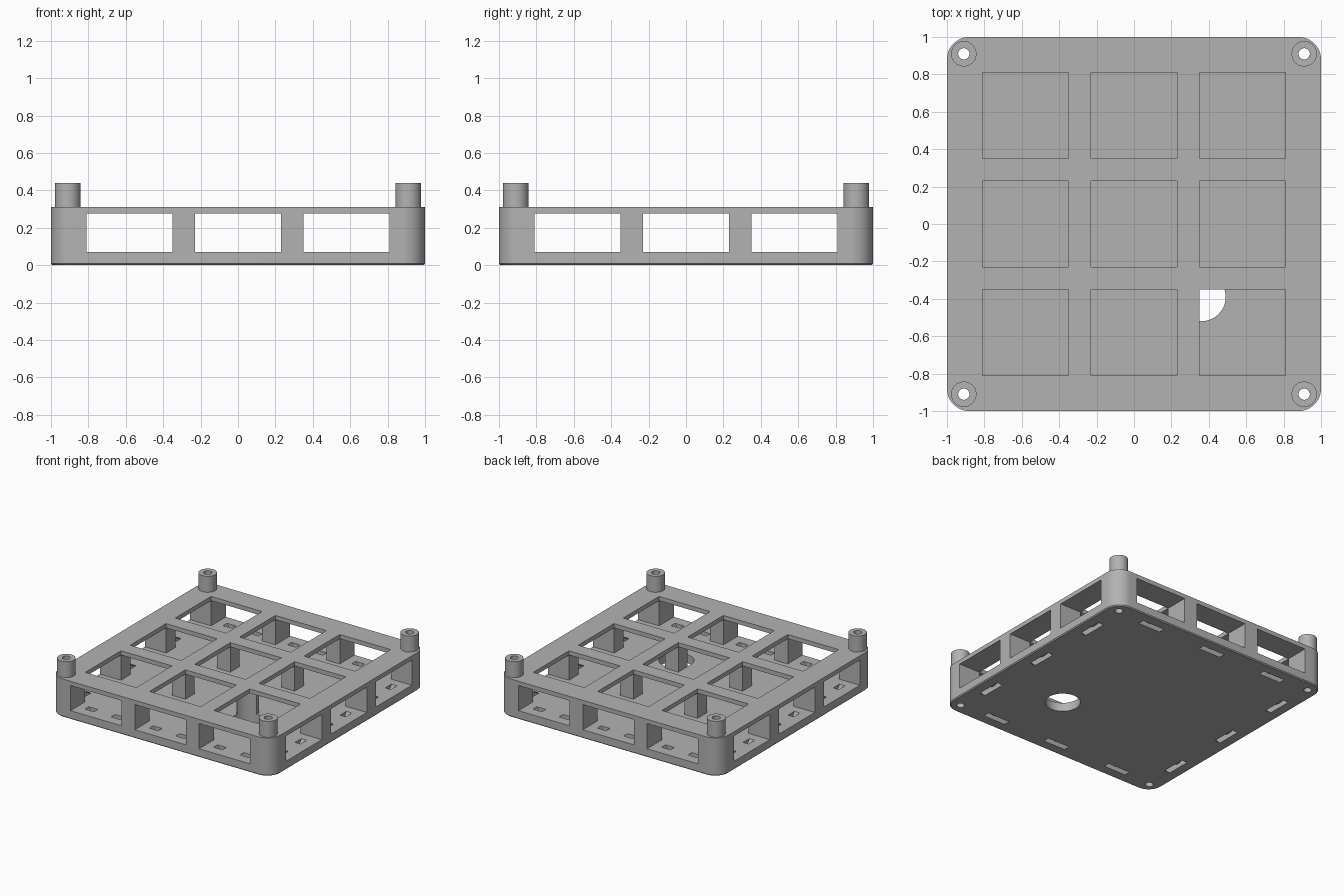
import bpy, bmesh, math
from mathutils import Matrix, Vector

if "Cube" in bpy.data.objects:
    bpy.data.objects.remove(bpy.data.objects["Cube"], do_unlink=True)

FLOOR, CEILING, TOP, POST_TOP = 0.07, 0.275, 0.31, 0.44
WINDOW, PITCH, POST = 0.46, 0.58, 0.91

grey = bpy.data.materials.new("plain grey")
grey.use_nodes = True
grey.diffuse_color = (0.45, 0.45, 0.45, 1)
grey.node_tree.nodes["Principled BSDF"].inputs["Base Color"].default_value = grey.diffuse_color


def finish(bm, name):
    bmesh.ops.recalc_face_normals(bm, faces=bm.faces)
    mesh = bpy.data.meshes.new(name)
    bm.to_mesh(mesh)
    bm.free()
    obj = bpy.data.objects.new(name, mesh)
    bpy.context.collection.objects.link(obj)
    mesh.materials.append(grey)
    return obj


def add_box(bm, lo, hi):
    lo, hi = Vector(lo), Vector(hi)
    size = hi - lo
    bmesh.ops.create_cube(bm, size=1, matrix=Matrix.Translation((lo + hi) / 2) @ Matrix.Diagonal((*size, 1)))


def add_cylinder(bm, x, y, radius, z0, z1, sides=48):
    bmesh.ops.create_cone(bm, cap_ends=True, segments=sides, radius1=radius, radius2=radius,
                          depth=z1 - z0, matrix=Matrix.Translation((x, y, (z0 + z1) / 2)))


def extrude(bm, points, offset):
    face = bm.faces.new([bm.verts.new(p) for p in points])
    result = bmesh.ops.extrude_face_region(bm, geom=[face])
    bmesh.ops.translate(bm, vec=offset, verts=[g for g in result["geom"] if isinstance(g, bmesh.types.BMVert)])


def cut(target, bm):
    cutter = finish(bm, "cutter")
    cutter.hide_render = True
    bpy.ops.object.select_all(action="DESELECT")
    bpy.context.view_layer.objects.active = target
    target.select_set(True)
    mod = target.modifiers.new("cut", "BOOLEAN")
    mod.operation, mod.solver, mod.object = "DIFFERENCE", "EXACT", cutter
    bpy.ops.object.modifier_apply(modifier=mod.name)
    bpy.data.objects.remove(cutter, do_unlink=True)


corners = [(sx * POST, sy * POST) for sx in (-1, 1) for sy in (-1, 1)]
cells = (-PITCH, 0, PITCH)
half = WINDOW / 2

# Rounded block with a slight chamfer under the rim
bm = bmesh.new()
radius, steps = 0.12, 12
outline = []
for quarter, (sx, sy) in enumerate([(1, 1), (-1, 1), (-1, -1), (1, -1)]):
    for i in range(steps + 1):
        a = math.pi / 2 * (quarter + i / steps)
        outline.append((sx * (1 - radius) + radius * math.cos(a),
                        sy * (1 - radius) + radius * math.sin(a), 0))
extrude(bm, outline, (0, 0, TOP))
rim = [e for e in bm.edges if all(v.co.z < 0.001 for v in e.verts)]
bmesh.ops.bevel(bm, geom=rim, offset=0.008, segments=1, affect="EDGES")
frame = finish(bm, "tray_frame")

# Tunnels through the sides, both ways
for axis in (0, 1):
    bm = bmesh.new()
    for c in cells:
        lo, hi = [c - half, c - half, FLOOR], [c + half, c + half, CEILING]
        lo[axis], hi[axis] = -1.5, 1.5
        add_box(bm, lo, hi)
    cut(frame, bm)

# Square openings in the top grid
bm = bmesh.new()
for x in cells:
    for y in cells:
        add_box(bm, (x - half, y - half, 0.2), (x + half, y + half, 0.5))
cut(frame, bm)

# Round cable hole through the floor and into one pillar
bm = bmesh.new()
add_cylinder(bm, 0.36, -0.39, 0.13, -0.2, CEILING)
cut(frame, bm)

# Curved tie slots along the four floor edges
bm = bmesh.new()
ring_z, outer, inner, width, inset = 0.146, 0.177, 0.11, 0.05, 0.89
arc = [math.pi * (1 + i / 20) for i in range(21)]
profile = [(outer * math.cos(a), outer * math.sin(a)) for a in arc]
profile += [(inner * math.cos(a), inner * math.sin(a)) for a in reversed(arc)]
for side in range(4):
    turn = Matrix.Rotation(side * math.pi / 2, 3, "Z")
    for c in cells:
        points = [turn @ Vector((c + u, -inset - width / 2, ring_z + w)) for u, w in profile]
        extrude(bm, points, turn @ Vector((0, width, 0)))
cut(frame, bm)

# Screw holes through the corners
bm = bmesh.new()
for x, y in corners:
    add_cylinder(bm, x, y, 0.03, -0.2, 0.6, 32)
cut(frame, bm)

# Hollow corner posts
bm = bmesh.new()
for x, y in corners:
    add_cylinder(bm, x, y, 0.068, TOP, POST_TOP)
posts = finish(bm, "corner_posts")
bm = bmesh.new()
for x, y in corners:
    add_cylinder(bm, x, y, 0.03, 0.2, 0.6, 32)
cut(posts, bm)

for obj in (frame, posts):
    bpy.ops.object.select_all(action="DESELECT")
    bpy.context.view_layer.objects.active = obj
    obj.select_set(True)
    bpy.ops.object.shade_smooth_by_angle(angle=math.radians(30))
